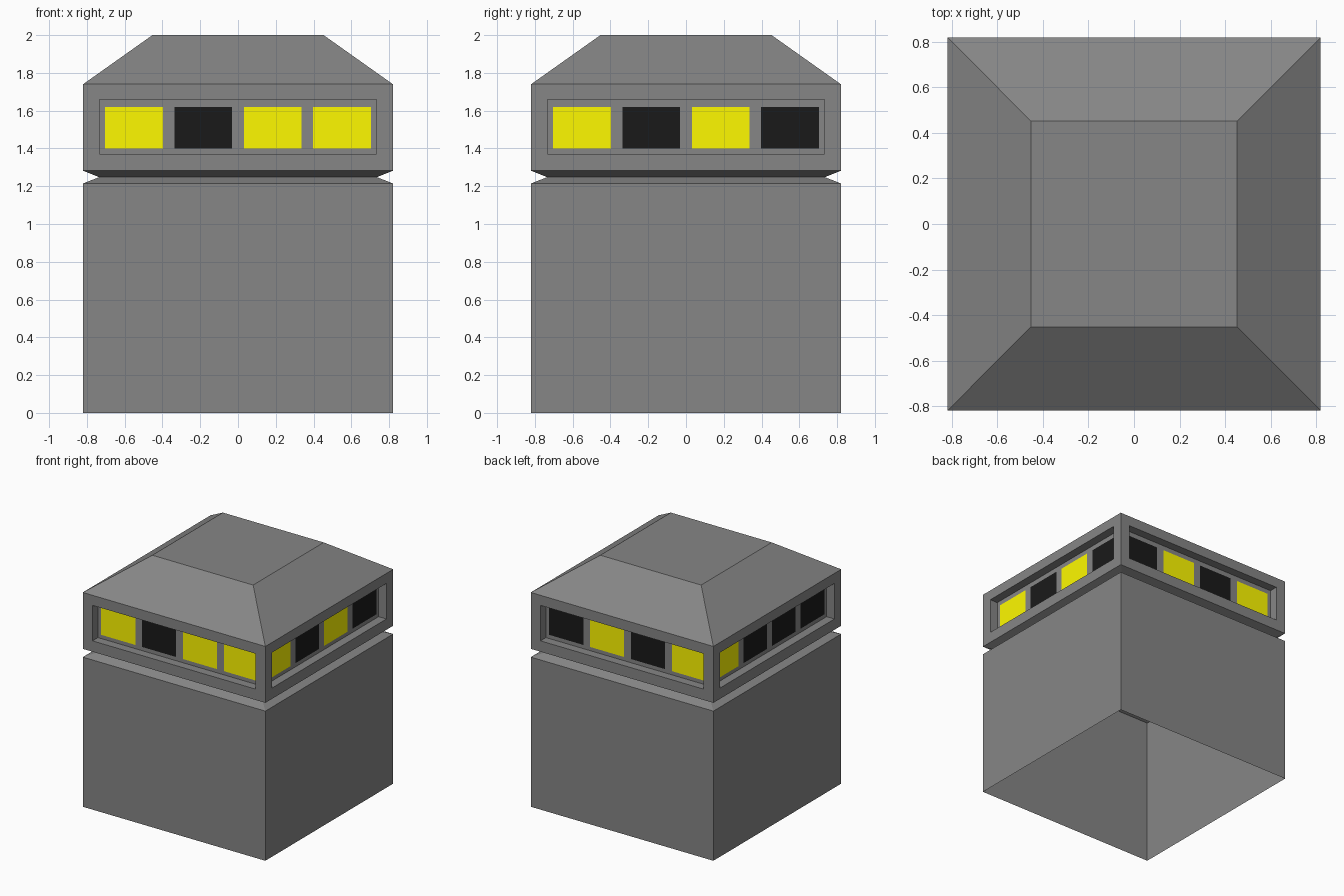
import bpy, bmesh
from mathutils import Matrix, Vector
from math import pi

if "Cube" in bpy.data.objects:
    bpy.data.objects.remove(bpy.data.objects["Cube"])

W = 0.82            # half width of the block
DEPTH = 0.07        # recess depth
FX, FZ0, FZ1 = 0.733, 1.37, 1.658   # recess opening
PZ0, PZ1 = 1.40, 1.62               # pane heights
PITCH, PW = 0.367, 0.306            # pane spacing and width
# pane colours per side, seen from outside left to right: front, right, back, left
LIT = ["YKYY", "YKYK", "KYKY", "YKKK"]


def material(name, color):
    m = bpy.data.materials.new(name)
    m.diffuse_color = (*color, 1)
    m.use_nodes = True
    m.node_tree.nodes["Principled BSDF"].inputs["Base Color"].default_value = m.diffuse_color
    return m


def build(name, quads, mat):
    bm = bmesh.new()
    for q in quads:
        bm.faces.new([bm.verts.new(p) for p in q])
    bmesh.ops.remove_doubles(bm, verts=bm.verts, dist=1e-4)
    me = bpy.data.meshes.new(name)
    bm.to_mesh(me)
    bm.free()
    me.materials.append(mat)
    ob = bpy.data.objects.new(name, me)
    bpy.context.collection.objects.link(ob)


def rect(x0, x1, z0, z1, y):
    return [Vector(p) for p in ((x0, y, z0), (x1, y, z0), (x1, y, z1), (x0, y, z1))]


def slope(w0, z0, w1, z1):
    return [Vector(p) for p in ((-w0, -w0, z0), (w0, -w0, z0), (w1, -w1, z1), (-w1, -w1, z1))]


def ring(outer, inner):
    return [[outer[i], outer[(i + 1) % 4], inner[(i + 1) % 4], inner[i]] for i in range(4)]


base, band, roof, yellow, dark = [], [], [], [], []
panes_x = [(c * PITCH - PW / 2, c * PITCH + PW / 2) for c in (-1.5, -0.5, 0.5, 1.5)]

for k, pattern in enumerate(LIT):
    rot = Matrix.Rotation(k * pi / 2, 3, 'Z')

    def add(target, *quads):
        target.extend([[rot @ p for p in q] for q in quads])

    # open-bottomed block with the chamfer into the groove
    add(base, slope(W, 0, W, 1.215), slope(W, 1.215, 0.735, 1.248))
    # head: underside chamfer, window frame and recess reveal
    back = -W + DEPTH
    hole, floor = rect(-FX, FX, FZ0, FZ1, -W), rect(-FX, FX, FZ0, FZ1, back)
    add(band, slope(0.735, 1.248, W, 1.282))
    add(band, *ring(rect(-W, W, 1.282, 1.74, -W), hole), *ring(hole, floor))
    # recess back wall around the panes
    add(band, rect(-FX, FX, FZ0, PZ0, back), rect(-FX, FX, PZ1, FZ1, back))
    edges = [-FX] + [x for p in panes_x for x in p] + [FX]
    for a, b in zip(edges[::2], edges[1::2]):
        add(band, rect(a, b, PZ0, PZ1, back))
    # lit and unlit panes
    for (a, b), c in zip(panes_x, pattern):
        add(yellow if c == "Y" else dark, rect(a, b, PZ0, PZ1, back))
    # sloping roof
    add(roof, slope(W, 1.74, 0.453, 2.0))

# flat roof top
roof.append([Vector((x * 0.453, y * 0.453, 2)) for x, y in ((-1, -1), (1, -1), (1, 1), (-1, 1))])

grey = material("dark_grey", (0.24, 0.24, 0.24))
build("base_block", base, grey)
build("window_band", band, grey)
build("roof", roof, grey)
build("lit_panes", yellow, material("lit_yellow", (1.0, 0.95, 0.0)))
build("dark_panes", dark, material("unlit_black", (0.01, 0.01, 0.01)))
